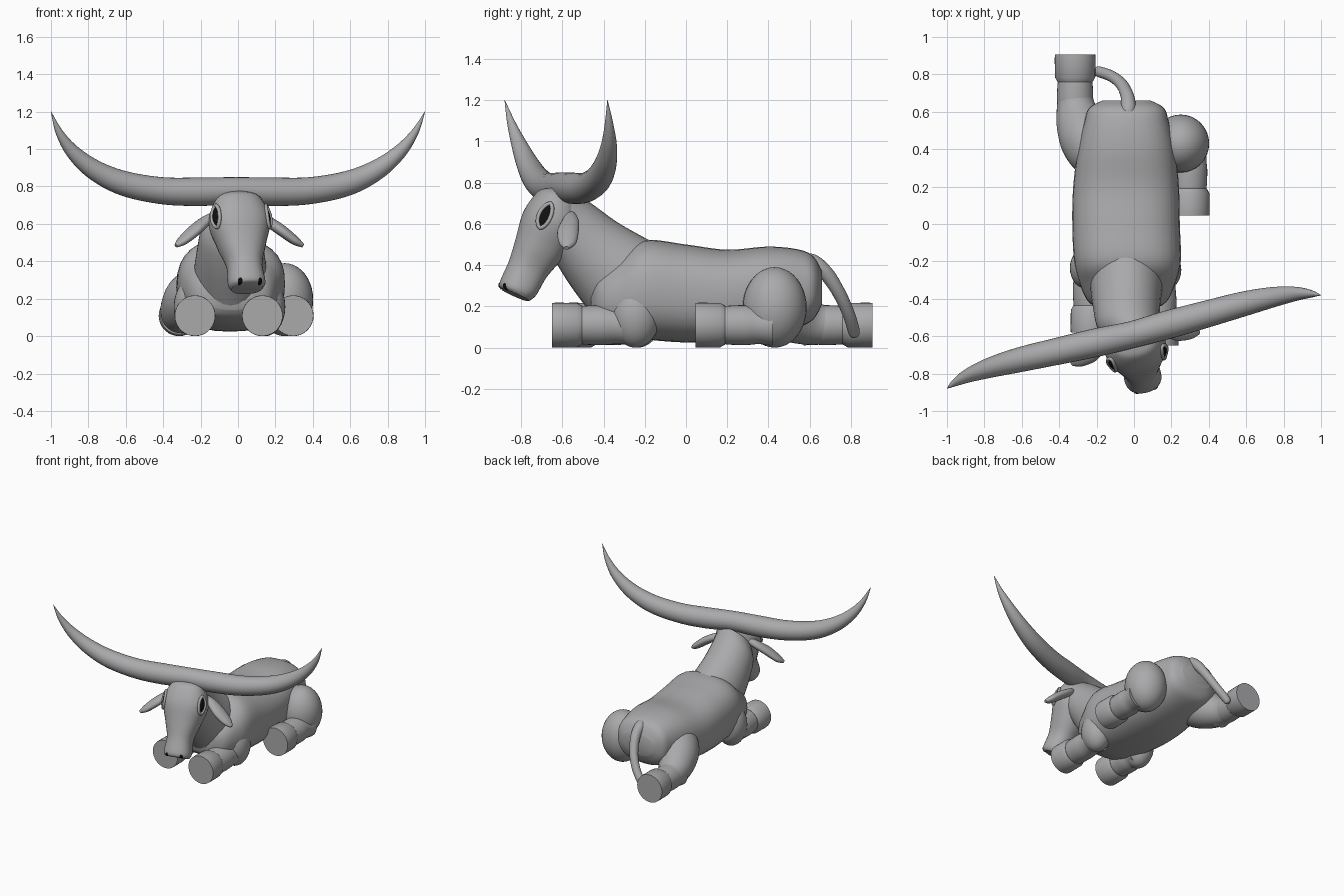
import bpy, bmesh, math
from mathutils import Vector as V
from mathutils.bvhtree import BVHTree

if "Cube" in bpy.data.objects:
    bpy.data.objects.remove(bpy.data.objects["Cube"])

def material(name, rgb):
    m = bpy.data.materials.new(name)
    m.diffuse_color = (*rgb, 1)
    m.use_nodes = True
    m.node_tree.nodes["Principled BSDF"].inputs["Base Color"].default_value = m.diffuse_color
    return m

HIDE = material("grey hide", (0.4, 0.4, 0.41))
DARK = material("dark hollow", (0.005, 0.005, 0.005))
Z = V((0, 0, 1))

def finish(name, bm, mat=HIDE, recalc=True):
    if recalc:
        bmesh.ops.recalc_face_normals(bm, faces=bm.faces)
    me = bpy.data.meshes.new(name)
    bm.to_mesh(me)
    bm.free()
    ob = bpy.data.objects.new(name, me)
    bpy.context.collection.objects.link(ob)
    me.materials.append(mat)
    bpy.ops.object.select_all(action='DESELECT')
    ob.select_set(True)
    bpy.context.view_layer.objects.active = ob
    bpy.ops.object.shade_smooth_by_angle(angle=math.radians(45))
    return ob

def catmull(a, b, c, d, t):
    return 0.5 * (2 * b + (c - a) * t + (2 * a - 5 * b + 4 * c - d) * t * t
                  + (3 * b - a - 3 * c + d) * t ** 3)

def loft(name, rings, steps=6, power=2.0, n=32, closed=False):
    """Skin through rings of (centre, half side vector, half depth vector)."""
    fine = []
    if closed or steps == 1:
        fine = rings
    else:
        for i in range(len(rings) - 1):
            q = [rings[max(0, min(len(rings) - 1, i + k))] for k in (-1, 0, 1, 2)]
            for s in range(steps):
                fine.append([catmull(*(r[j] for r in q), s / steps) for j in range(3)])
        fine.append(rings[-1])
    bm = bmesh.new()
    loops = []
    for c, u, v in fine:
        loop = []
        for k in range(n):
            a = 2 * math.pi * k / n
            x, y = (math.copysign(abs(f) ** (2 / power), f) for f in (math.cos(a), math.sin(a)))
            loop.append(bm.verts.new(c + u * x + v * y))
        loops.append(loop)
    pairs = list(zip(loops, loops[1:])) + ([(loops[-1], loops[0])] if closed else [])
    for a, b in pairs:
        for k in range(n):
            bm.faces.new((a[k], a[(k + 1) % n], b[(k + 1) % n], b[k]))
    if not closed:
        for loop in (loops[0], loops[-1]):
            bm.faces.new(loop)
    return finish(name, bm)

def tube(name, pts, radii, steps=6, ref=Z, closed=False, n=24):
    """Round or oval tube along a path; a radius may be a (side, depth) pair."""
    pts = [V(p) for p in pts]
    rings, m = [], len(pts)
    for i, p in enumerate(pts):
        nxt, prv = (pts[(i + 1) % m], pts[i - 1]) if closed else (pts[min(i + 1, m - 1)], pts[max(i - 1, 0)])
        t = (nxt - prv).normalized()
        u = t.cross(ref).normalized()
        r = radii[i] if isinstance(radii[i], tuple) else (radii[i], radii[i])
        rings.append((p, u * r[0], u.cross(t) * r[1]))
    return loft(name, rings, steps, n=n, closed=closed)

def blob(name, c, r):
    bm = bmesh.new()
    bmesh.ops.create_uvsphere(bm, u_segments=32, v_segments=20, radius=1)
    for v in bm.verts:
        v.co = V([c[i] + r[i] * v.co[i] for i in range(3)])
    return finish(name, bm)

# Body: y, bottom, top, left, right
rings = []
for y, b, t, l, r in [(-.46, .14, .30, -.15, .08), (-.42, .10, .36, -.24, .17),
                      (-.32, .06, .44, -.29, .22), (-.20, .04, .52, -.32, .25),
                      (0, .025, .50, -.33, .245), (.2, .03, .475, -.325, .24),
                      (.4, .06, .49, -.30, .22), (.55, .10, .475, -.265, .185),
                      (.62, .14, .44, -.24, .16), (.66, .21, .37, -.17, .09)]:
    rings.append((V(((l + r) / 2, y, (b + t) / 2)), V(((r - l) / 2, 0, 0)), V((0, 0, (t - b) / 2))))
loft("body", rings, power=2.5)

# The head is turned: side axis S, facing axis F
YAW = math.radians(14)
S = V((math.cos(YAW), math.sin(YAW), 0))
F = V((math.sin(YAW), -math.cos(YAW), 0))

def H(s, f, z):
    return V((0, -.63, 0)) + S * s + F * f + Z * z

# Neck: x, half width, back (y, z), front (y, z)
rings = []
for x, w, (by, bz), (fy, fz) in [(-.04, .20, (-.12, .49), (-.45, .15)), (-.04, .18, (-.32, .60), (-.56, .30)),
                                 (-.03, .165, (-.46, .70), (-.635, .42)), (0, .14, (-.53, .74), (-.68, .50))]:
    back, front = V((x, by, bz)), V((x, fy, fz))
    rings.append(((back + front) / 2, V((w, 0, 0)), (front - back) / 2))
loft("neck", rings)

# Head: half width, front (y, z), back (y, z)
rings = []
for w, (fy, fz), (by, bz) in [(.07, (-.665, .775), (-.58, .755)), (.125, (-.715, .755), (-.54, .70)),
                              (.165, (-.78, .66), (-.54, .56)), (.13, (-.82, .53), (-.60, .44)),
                              (.095, (-.855, .42), (-.68, .34)), (.10, (-.90, .315), (-.73, .255)),
                              (.085, (-.89, .285), (-.765, .225))]:
    front, back = H(0, (-.63 - fy) / .97, fz), H(0, (-.63 - by) / .97, bz)
    rings.append(((front + back) / 2, S * w, (front - back) / 2))
head = loft("head", rings, power=2.3)
skin = BVHTree.FromPolygons([v.co for v in head.data.vertices], [p.vertices for p in head.data.polygons])

def on_skin(p, n, lift):
    hit = skin.ray_cast(p + n * .3, -n)[0]
    return (hit if hit else p) + n * lift

def patch(name, c, n, long, a, b, sharp):
    """Dark almond or oval lying on the head; returns its outline."""
    n = n.normalized()
    long = (long - n * long.dot(n)).normalized()
    wide = n.cross(long)
    bm = bmesh.new()
    prev, outline = [bm.verts.new(on_skin(c, n, .004))], []
    for r in (.25, .5, .75, 1):
        loop = []
        for k in range(24):
            t = 2 * math.pi * k / 24
            q = c + long * a * r * math.cos(t) + wide * b * r * math.sin(t) * abs(math.sin(t)) ** sharp
            loop.append(bm.verts.new(on_skin(q, n, .004)))
        for k in range(24):
            j = (k + 1) % 24
            bm.faces.new((prev[0], loop[k], loop[j]) if len(prev) == 1 else (prev[k], loop[k], loop[j], prev[j]))
        prev = loop
    outline = [v.co.copy() for v in prev]
    finish(name, bm, DARK, recalc=False)
    return outline, n

# Mirrored head parts: eyes with rims, nostrils, ears
for side, sg in (("left", -1), ("right", 1)):
    edge, n = patch(side + "_eye", H(.155 * sg, .10, .64), S * sg * .78 + F * .62,
                    Z * .12 - F * .05, .062, .03, .3)
    tube(side + "_eye_rim", edge, [.010] * 24, ref=n, closed=True, n=10)
    patch(side + "_nostril", H(.055 * sg, .25, .292), F + Z * .1, Z, .02, .012, 0)
    ear = [H(s * sg, f, z) for s, f, z in [(.11, -.04, .645), (.17, -.03, .615), (.24, 0, .565), (.31, .02, .51), (.35, .035, .483)]]
    tube(side + "_ear", ear, [(.025, .025), (.04, .028), (.052, .03), (.042, .024), (.012, .01)])

# Horns: one long sweep, half profile mirrored (s, f, z, radius)
half = [(.20, -.045, .772, .076), (.41, -.05, .778, .072), (.62, -.055, .818, .066),
        (.78, -.052, .89, .054), (.90, -.04, .985, .038), (.98, -.02, 1.09, .02), (1.03, 0, 1.2, .001)]
path = [(-s, f, z, r) for s, f, z, r in reversed(half)] + [(0, -.04, .778, .072)] + half
tube("horns", [H(*p[:3]) for p in path], [p[3] for p in path], n=28)

def lower_leg(name, x, y, d, end):
    """Flat-ended foot at y, banded shank running in direction d to end."""
    c = lambda yy, z=.109: (x, yy, z)
    tube(name + "_foot", [c(y), c(y + d * .02), c(y + d * .12), c(y + d * .145)],
         [.108, .109, .108, .094], steps=1, n=36)
    tube(name + "_shank", [c(y + d * .12), c(y + d * .16), c(y + d * .24), c((y + d * .24 + end) / 2), c(end)],
         [.088, .094, .097, .092, .1], n=32)

# Front legs, folded under the chest
lower_leg("front_right", .13, -.65, 1, -.24)
blob("front_right_upper_leg", (.145, -.245, .157), (.108, .12, .157))
lower_leg("front_left", -.23, -.58, 1, -.22)
blob("front_left_upper_leg", (-.235, -.235, .157), (.108, .12, .157))

# Right hind leg, folded forward
lower_leg("hind_right", .295, .045, 1, .42)
blob("hind_right_thigh", (.25, .43, .195), (.152, .155, .195))

# Left hind leg, stretched backward
lower_leg("hind_left", -.315, .905, -1, .57)
tube("hind_left_thigh", [(-.14, .30, .24), (-.19, .36, .235), (-.245, .45, .195), (-.29, .54, .145), (-.31, .62, .115), (-.315, .68, .109)],
     [.06, .135, .15, .128, .105, .093], n=32)

# Tail
tube("tail", [(-.03, .54, .42), (-.03, .61, .415), (-.035, .68, .36), (-.065, .745, .26), (-.12, .79, .16), (-.19, .815, .075), (-.20, .817, .05)],
     [.03, .04, .036, .032, .03, .028, .012], n=20)
